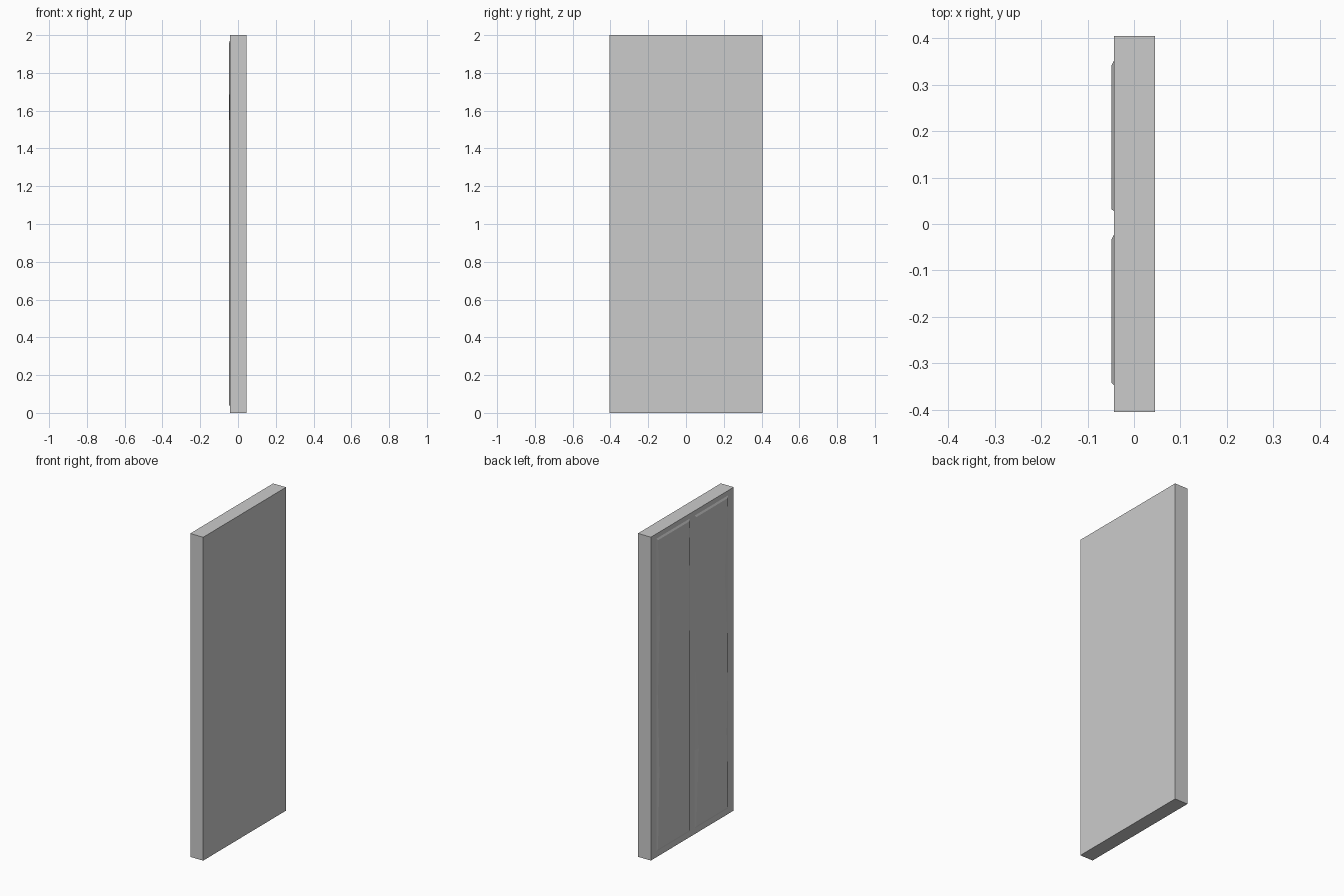
import bpy, bmesh

if "Cube" in bpy.data.objects:
    bpy.data.objects.remove(bpy.data.objects["Cube"])

FACE_X = -0.043   # plane of the panelled side
TOP_X = -0.048    # raised face of the panels
Z0, Z1 = 0.035, 1.97


def make_object(name, bm):
    bmesh.ops.recalc_face_normals(bm, faces=bm.faces)
    mesh = bpy.data.meshes.new(name)
    bm.to_mesh(mesh)
    bm.free()
    obj = bpy.data.objects.new(name, mesh)
    bpy.context.collection.objects.link(obj)
    return obj


def box(name, lo, hi):
    bm = bmesh.new()
    bmesh.ops.create_cube(bm, size=1)
    for v in bm.verts:
        v.co = [(a + b) / 2 + c * (b - a) for a, b, c in zip(lo, hi, v.co)]
    return make_object(name, bm)


def panel(name, y_low, y_high, inset_low, inset_high):
    """Raised panel: straight base outline, top outline worn inward by the insets."""
    bm = bmesh.new()
    n = len(inset_low)
    zs = [Z0 + (Z1 - Z0) * i / (n - 1) for i in range(n)]
    rows = []
    for i, z in enumerate(zs):
        zt = min(max(z, Z0 + 0.012), Z1 - 0.012)
        rows.append([bm.verts.new(p) for p in (
            (FACE_X, y_low, z), (TOP_X, y_low + inset_low[i], zt),
            (TOP_X, y_high - inset_high[i], zt), (FACE_X, y_high, z))])
    for a, b in zip(rows, rows[1:]):
        for k in range(4):
            m = (k + 1) % 4
            bm.faces.new((a[k], a[m], b[m], b[k]))
    bm.faces.new(rows[0])
    bm.faces.new(rows[-1])
    return make_object(name, bm)


# Door slab
box("door_slab", (FACE_X, -0.405, 0), (0.045, 0.405, 2))

# Two raised panels with uneven chamfers, listed bottom to top
panel("panel_left", 0.028, 0.352,
      (0.004, 0.004, 0.003, 0.013, 0.003),
      (0.010, 0.023, 0.010, 0.028, 0.010))
panel("panel_right", -0.347, -0.023,
      (0.004, 0.018, 0.004, 0.037, 0.004),
      (0.009, 0.034, 0.010, 0.063, 0.009))
